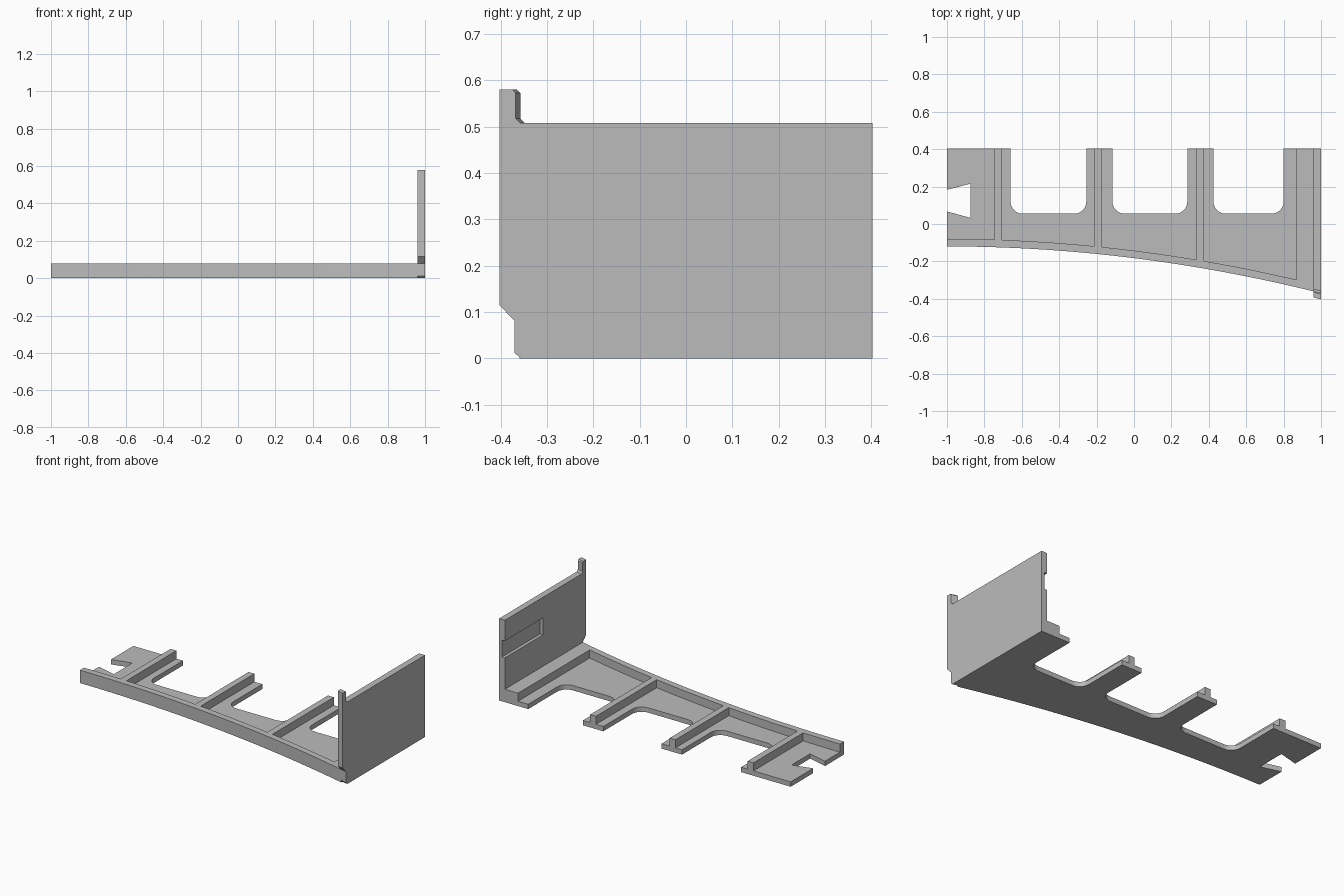
import bpy, bmesh
from math import sin, cos, pi, radians

cube = bpy.data.objects.get("Cube")
if cube:
    bpy.data.objects.remove(cube)

grey = bpy.data.materials.new("plain grey")
grey.use_nodes = True
colour = (0.5, 0.5, 0.5, 1)
grey.diffuse_color = colour
grey.node_tree.nodes["Principled BSDF"].inputs["Base Color"].default_value = colour

BACK = 0.403       # rear edge
WALL_X = 0.96      # inner face of the end wall
PLATE_Z, RIM_Z = 0.03, 0.08
RIM_W = 0.04


def front(x):
    """Curved front edge."""
    return -0.12 - 0.0625 * (x + 1) ** 2


def curve(x0, x1, offset=0.0, n=12):
    xs = [x0 + (x1 - x0) * i / n for i in range(n + 1)]
    return [(x, front(x) + offset) for x in xs]


def prism(name, start, end):
    """Solid between two matching loops of 3D points."""
    bm = bmesh.new()
    a = [bm.verts.new(p) for p in start]
    b = [bm.verts.new(p) for p in end]
    bm.faces.new(a)
    bm.faces.new(b)
    for i in range(len(a)):
        j = (i + 1) % len(a)
        bm.faces.new((a[i], a[j], b[j], b[i]))
    bmesh.ops.recalc_face_normals(bm, faces=bm.faces)
    mesh = bpy.data.meshes.new(name)
    bm.to_mesh(mesh)
    bm.free()
    mesh.materials.append(grey)
    obj = bpy.data.objects.new(name, mesh)
    bpy.context.collection.objects.link(obj)
    return obj


def slab(name, outline, z0, z1):
    return prism(name, [(x, y, z0) for x, y in outline], [(x, y, z1) for x, y in outline])


def activate(obj):
    bpy.ops.object.select_all(action="DESELECT")
    obj.select_set(True)
    bpy.context.view_layer.objects.active = obj


# Base plate: curved front, three rounded bays at the back, dovetail notch at the end
def bay(x_right, x_left, y=0.055, r=0.065, n=8):
    pts = [(x_right, BACK)]
    for cx, a0 in ((x_right - r, 0), (x_left + r, -pi / 2)):
        for i in range(n + 1):
            a = a0 - pi / 2 * i / n
            pts.append((cx + r * cos(a), y + r + r * sin(a)))
    return pts + [(x_left, BACK)]


outline = curve(-1, WALL_X, n=40) + [(WALL_X, BACK)]
for right, left in ((0.80, 0.425), (0.285, -0.115), (-0.255, -0.66)):
    outline += bay(right, left)
outline += [(-1, BACK), (-1, 0.183), (-0.875, 0.215), (-0.875, 0.033), (-1, 0.067)]
base = slab("base_plate", outline, 0, PLATE_Z)

# Raised front rim with ribs running back from it
comb = curve(-1, WALL_X, n=40) + [(WALL_X, BACK)]
x_prev = None
for left, right in ((0.87, WALL_X), (0.335, 0.375), (-0.21, -0.17), (-0.745, -0.705)):
    if x_prev is not None:
        comb += curve(x_prev, right, RIM_W) + [(right, BACK)]
    comb.append((left, BACK))
    x_prev = left
comb += curve(x_prev, -1, RIM_W)
ribs = slab("front_rim_and_ribs", comb, PLATE_Z, RIM_Z)

# End wall with upright front tab, its front edge following the curve
profile = [(-0.403, 0.58), (-0.403, 0.115), (-0.37, 0.08), (-0.37, 0.012), (-0.358, 0),
           (BACK, 0), (BACK, 0.508), (-0.358, 0.508), (-0.368, 0.518),
           (-0.368, 0.573), (-0.375, 0.58)]
wall = prism("end_wall",
             [(WALL_X, y + (0.01 if y < -0.3 else 0), z) for y, z in profile],
             [(1, y, z) for y, z in profile])

# Shallow channel in the wall's inner face, open at the back
cutter = slab("channel_cutter",
              [(0.9, 0.03), (0.98, 0.03), (0.98, 0.5), (0.9, 0.5)], 0.275, 0.38)
cutter.hide_render = True
cut = wall.modifiers.new("channel", "BOOLEAN")
cut.operation = "DIFFERENCE"
cut.solver = "EXACT"
cut.object = cutter
activate(wall)
bpy.ops.object.modifier_apply(modifier=cut.name)
bpy.data.objects.remove(cutter)

# Smooth the curved edges only
for obj in (base, ribs):
    activate(obj)
    bpy.ops.object.shade_smooth_by_angle(angle=radians(30))
